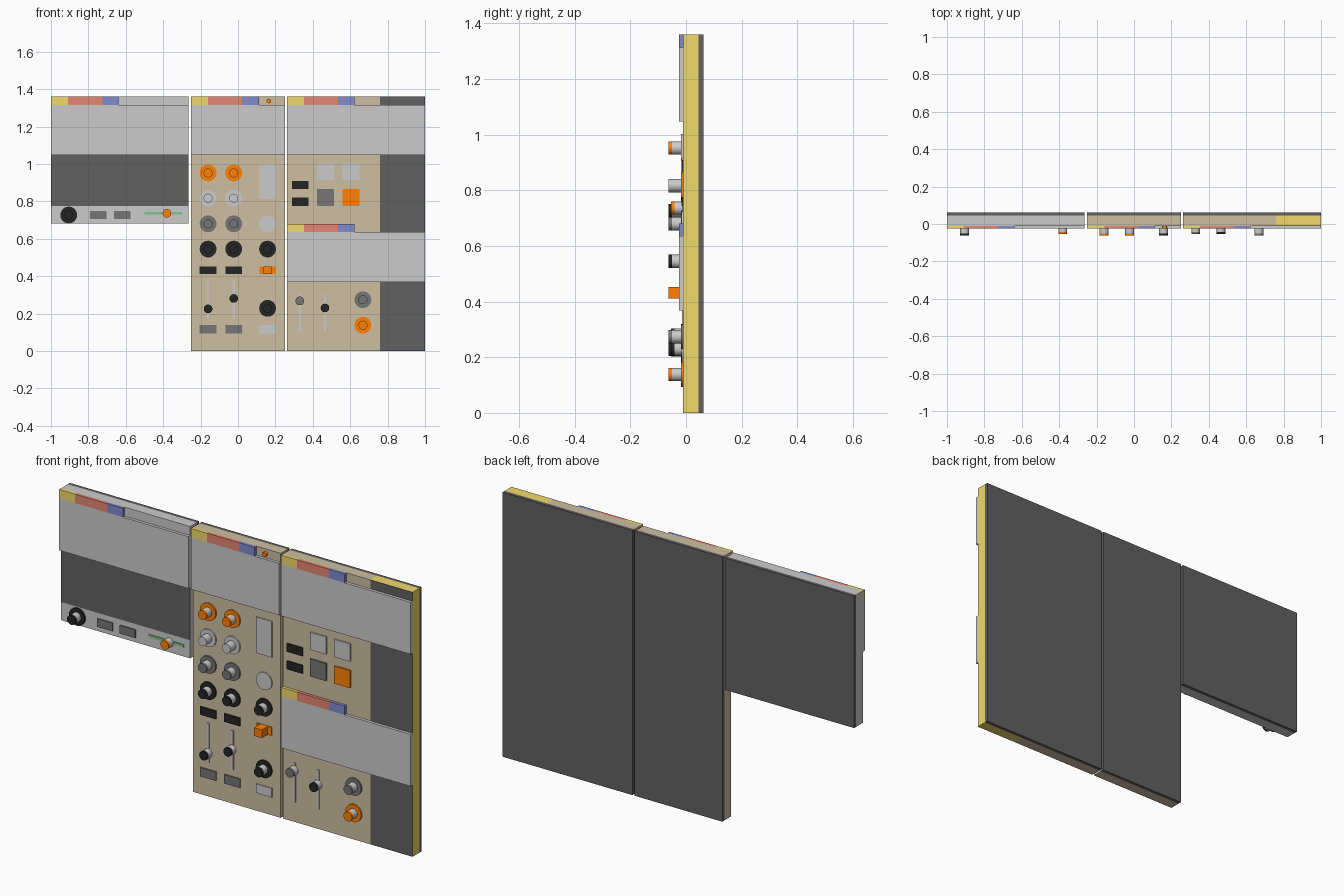
import bpy, math

if "Cube" in bpy.data.objects:
    bpy.data.objects.remove(bpy.data.objects["Cube"])

# Colours as seen (sRGB); converted to linear when the material is made
COLORS = {
    'tan': (.80, .74, .63), 'dark': (.38, .38, .38), 'mid': (.46, .46, .46),
    'black': (.16, .16, .16), 'orange': (1, .5, .05), 'yellow': (.95, .85, .42),
    'red': (.9, .52, .45), 'blue': (.5, .54, .8), 'green': (.5, .76, .56),
}
FRONT = -0.01   # face plane of every module
MATS = {}


def paint(ob, color):
    if color is None:
        return
    if color not in MATS:
        MATS[color] = bpy.data.materials.new(color)
        MATS[color].diffuse_color = (*(c ** 2.2 for c in COLORS[color]), 1)
    ob.data.materials.append(MATS[color])


def box(name, x0, x1, z0, z1, y0, y1, color=None):
    bpy.ops.mesh.primitive_cube_add(
        size=1, location=((x0 + x1) / 2, (y0 + y1) / 2, (z0 + z1) / 2))
    ob = bpy.context.object
    ob.name = name
    ob.scale = (x1 - x0, y1 - y0, z1 - z0)
    bpy.ops.object.transform_apply(location=False, rotation=False)
    paint(ob, color)
    return ob


def disc(name, x, z, r, y0, y1, color=None, sides=24):
    bpy.ops.mesh.primitive_cylinder_add(
        vertices=sides, radius=r, depth=y1 - y0,
        location=(x, (y0 + y1) / 2, z), rotation=(math.pi / 2, 0, 0))
    ob = bpy.context.object
    ob.name = name
    bpy.ops.object.shade_smooth_by_angle()
    paint(ob, color)
    return ob


def knob(x, z, color):
    disc('knob_base', x, z, .045, FRONT - .008, FRONT, color)
    disc('knob_post', x, z, .024, -.05, FRONT - .008)
    disc('knob_cap', x, z, .024, -.0625, -.05, color)


def slider_handle(x, z, color):
    disc('slider_post', x, z, .023, -.042, FRONT - .004)
    disc('slider_cap', x, z, .023, -.054, -.042, color)


def slider(x, z0, z1, handle_z, color):
    box('slider_track', x - .006, x + .006, z0, z1, FRONT - .005, FRONT)
    slider_handle(x, handle_z, color)


def button(x, z, w, h, color, t=.006):
    box('button', x - w / 2, x + w / 2, z - h / 2, z + h / 2, FRONT - t, FRONT, color)


def module(name, x0, x1, z0, z1, color):
    """Body, back plate, header tabs and the raised screen below them."""
    box(name + '_body', x0, x1, z0, z1, FRONT, .045, color)
    box(name + '_back_plate', x0, x1, z0, z1, .045, .0625, 'dark')
    header(name, x0, x1, z1)


def header(name, x0, x1, z1, tab_h=.046, screen_h=.267):
    x = x0
    for c, w in (('yellow', .09), ('red', .182), ('blue', .09)):
        box(f'{name}_{c}_tab', x, x + w, z1 - tab_h, z1, -.025, FRONT, c)
        x += w
    box(name + '_screen', x0, x1, z1 - tab_h - screen_h, z1 - tab_h, -.025, FRONT)


# Left module: grey, with dark window and a control strip
module('left', -1, -.265, .682, 1.36, None)
box('left_window', -1, -.265, .776, 1.05, FRONT - .001, FRONT, 'dark')
knob(-.905, .727, 'black')
for x in (-.748, -.618):
    button(x, .727, .088, .042, 'mid')
box('green_track', -.5, -.3, .73, .744, FRONT - .005, FRONT, 'green')
slider_handle(-.38, .736, 'orange')

# Middle module: tall control panel
module('middle', -.25, .25, 0, 1.36, 'tan')
disc('indicator', .165, 1.336, .012, -.025, FRONT, 'orange', 16)
COLS = (-.16, -.023)
for x in COLS:
    for z, c in ((.952, 'orange'), (.817, None), (.68, 'mid'), (.545, 'black')):
        knob(x, z, c)
    button(x, .432, .09, .042, 'black')
    button(x, .117, .09, .046, 'mid')
slider(COLS[0], .175, .377, .225, 'black')
slider(COLS[1], .175, .377, .281, 'black')
button(.158, .906, .09, .185, None)
disc('flat_button', .158, .68, .045, FRONT - .006, FRONT)
knob(.158, .545, 'black')
button(.158, .432, .085, .042, 'orange')
box('switch_lever', .136, .18, .411, .453, -.0625, FRONT - .006, 'orange')
knob(.158, .228, 'black')
button(.158, .117, .09, .046, None)

# Right modules: two stacked, with yellow end block and dark end face
for name, z0, z1, tab_h in (('upper_right', .68, 1.36, .046),
                            ('lower_right', 0, .68, .045)):
    box(name + '_body', .262, .76, z0, z1, FRONT, .045, 'tan')
    box(name + '_end_block', .76, 1, z0, z1, FRONT + .001, .045, 'yellow')
    box(name + '_end_face', .76, 1, z0, z1, FRONT, FRONT + .001, 'dark')
    box(name + '_back_plate', .262, 1, z0, z1, .045, .0625, 'dark')
    header(name, .262, 1, z1, tab_h)

# Upper right controls
for z in (.888, .798):
    button(.333, z, .09, .043, 'black')
for x, z, c in ((.467, .958, None), (.604, .958, None),
                (.467, .821, 'mid'), (.604, .821, 'orange')):
    button(x, z, .09, .09, c, .008)

# Lower right controls
slider(.33, .103, .305, .268, 'mid')
slider(.465, .103, .305, .23, 'black')
knob(.668, .274, 'mid')
knob(.668, .138, 'orange')

for m in bpy.data.materials:
    if m.users and not m.is_grease_pencil:
        m.use_nodes = True
        m.node_tree.nodes["Principled BSDF"].inputs["Base Color"].default_value = m.diffuse_color
